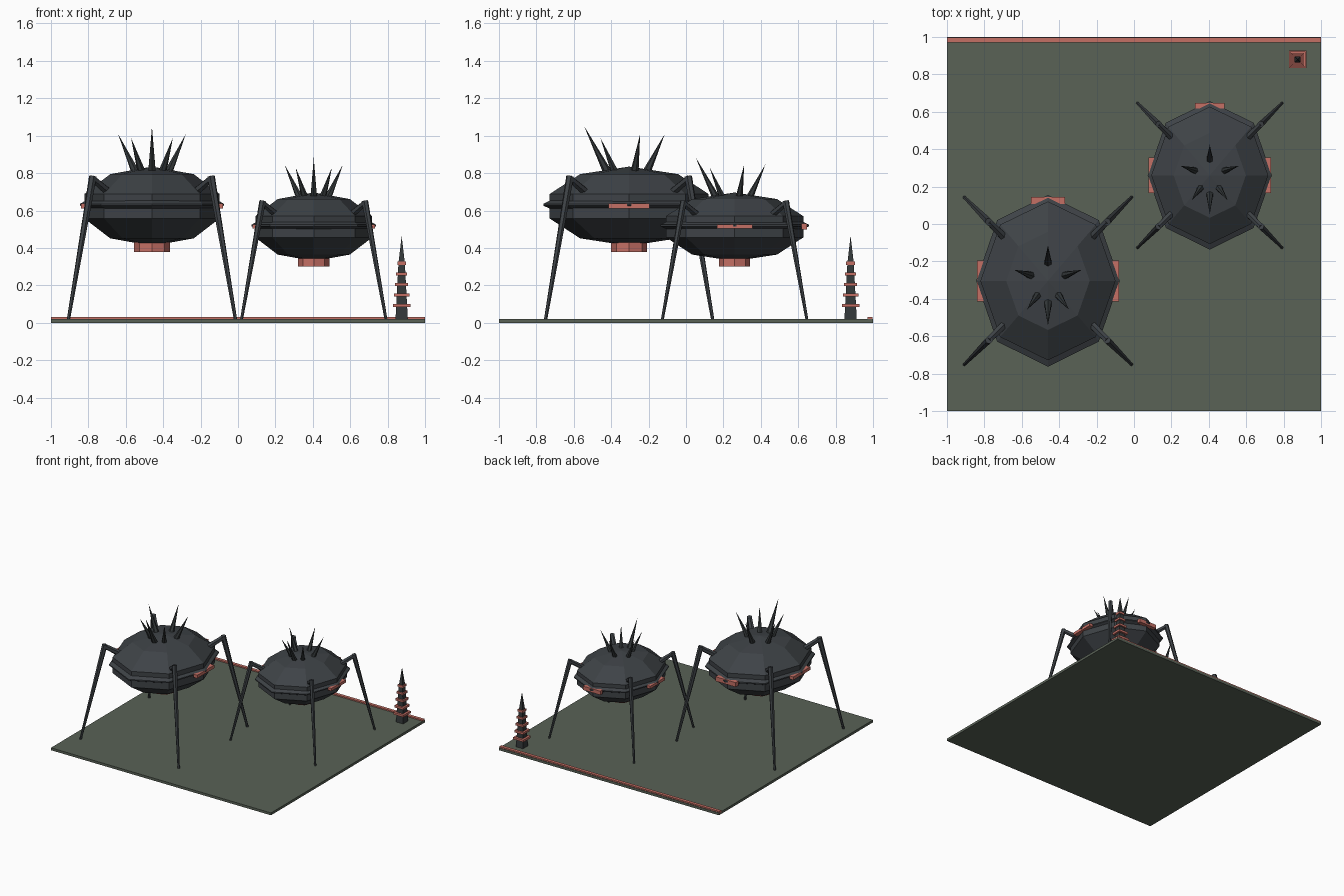
import bpy, bmesh, math
from mathutils import Vector, Matrix

if "Cube" in bpy.data.objects:
    bpy.data.objects.remove(bpy.data.objects["Cube"], do_unlink=True)


def material(name, rgb):
    m = bpy.data.materials.new(name)
    m.use_nodes = True
    m.diffuse_color = (*rgb, 1)
    m.node_tree.nodes["Principled BSDF"].inputs["Base Color"].default_value = (*rgb, 1)
    return m


HULL = material("dark slate", (0.048, 0.055, 0.062))
SPIKE = material("charcoal", (0.034, 0.040, 0.042))
RED = material("coral red", (0.56, 0.16, 0.13))
GROUND = material("moss grey", (0.10, 0.122, 0.094))


def finish(bm, name, mat):
    bmesh.ops.recalc_face_normals(bm, faces=bm.faces)
    mesh = bpy.data.meshes.new(name)
    bm.to_mesh(mesh)
    bm.free()
    mesh.materials.append(mat)
    ob = bpy.data.objects.new(name, mesh)
    bpy.context.collection.objects.link(ob)
    return ob


def revolve(name, profile, mat, centre, sides=8, stretch=1.0, phase=0.0):
    """Closed faceted solid from (radius, height) pairs, listed bottom to top."""
    bm = bmesh.new()
    rings = []
    for r, z in profile:
        count = 1 if r == 0 else sides
        ring = []
        for i in range(count):
            a = phase + math.tau * i / sides
            ring.append(bm.verts.new(Vector(centre) + Vector(
                (r * math.cos(a), r * stretch * math.sin(a), z))))
        rings.append(ring)
    for low, high in zip(rings, rings[1:]):
        for i in range(sides):
            quad = [low[i % len(low)], low[(i + 1) % len(low)],
                    high[(i + 1) % len(high)], high[i % len(high)]]
            bm.faces.new(list(dict.fromkeys(quad)))
    for ring in (rings[0], rings[-1]):
        if len(ring) > 1:
            bm.faces.new(ring)
    return finish(bm, name, mat)


def box(name, centre, size, mat):
    bm = bmesh.new()
    bmesh.ops.create_cube(bm, size=1, matrix=Matrix.Translation(centre) @ Matrix.Diagonal((*size, 1)))
    return finish(bm, name, mat)


def limb(name, a, b, r1, r2, mat, sides=6):
    """Tapered rod from a to b."""
    a, b = Vector(a), Vector(b)
    d = b - a
    bm = bmesh.new()
    bmesh.ops.create_cone(bm, cap_ends=True, segments=sides, radius1=r1, radius2=r2, depth=d.length,
                          matrix=Matrix.Translation((a + b) / 2) @ d.to_track_quat("Z", "Y").to_matrix().to_4x4())
    bmesh.ops.remove_doubles(bm, verts=bm.verts, dist=1e-5)
    return finish(bm, name, mat)


def walker(label, centre, s):
    c = Vector(centre)

    def at(x, y, z):
        return c + s * Vector((x, y, z))

    # Faceted ellipsoid hull
    lats = [math.radians(a) for a in (-90, -54, -18, 18, 54, 90)]
    hull = [(0 if abs(a) > 1.5 else 0.38 * s * math.cos(a), 0.212 * s * math.sin(a)) for a in lats]
    revolve(label + "_hull", hull, HULL, c, stretch=1.175)

    # Sharp waist collar
    collar = [(0.345, -0.018), (0.384, 0.003), (0.384, 0.013), (0.345, 0.036)]
    revolve(label + "_collar", [(r * s, z * s) for r, z in collar], HULL, c, stretch=1.195)

    # Belly hatch
    revolve(label + "_belly_hatch", [(0.096 * s, -0.245 * s), (0.096 * s, -0.17 * s)], RED, c)

    # Glowing vents on both sides and the back
    for side, sx in (("left", 1), ("right", -1)):
        box(f"{label}_{side}_vent", at(sx * 0.362, 0, 0.002), (0.036 * s, 0.22 * s, 0.026 * s), RED)
    box(label + "_back_vent", at(0, 0.43, 0.002), (0.184 * s, 0.036 * s, 0.036 * s), RED)

    # Crown of spikes, the front one longest
    for i in range(5):
        a = math.radians(90 + 72 * i)
        u = Vector((math.cos(a), math.sin(a), 0))
        front_pair = i in (2, 3)
        limb(f"{label}_spike_{i + 1}", at(*(u * 0.085 + Vector((0, 0, 0.165)))),
             at(*(u * 0.19 + Vector((0, 0, 0.365 if front_pair else 0.385)))),
             0.024 * s, 0, SPIKE)
    # (the long front spike)
    limb(label + "_front_spike", at(0, -0.105, 0.16), at(0, -0.24, 0.427), 0.025 * s, 0, SPIKE)

    # Four jointed legs
    for fb, sy in (("front", -1), ("back", 1)):
        for lr, sx in (("left", 1), ("right", -1)):
            name = f"{label}_{fb}_{lr}"
            hip = at(sx * 0.215, sy * 0.215, 0.06)
            knee = at(sx * 0.318, sy * 0.318, 0.148)
            foot = at(sx * 0.447, sy * 0.447, 0)
            foot.z = 0.015
            limb(name + "_upper_leg", hip, knee, 0.024 * s, 0.019 * s, HULL)
            limb(name + "_lower_leg", knee + (knee - foot).normalized() * 0.012 * s, foot,
                 0.021 * s, 0.009 * s, HULL)


# Ground slab with a red strip along the back edge
box("ground_slab", (0, 0, 0.01), (2, 2, 0.02), GROUND)
box("back_strip", (0, 0.983, 0.02), (2, 0.026, 0.02), RED)

# Two walkers, the second smaller
walker("large_walker", (-0.46, -0.304, 0.623), 1.0)
walker("small_walker", (0.405, 0.26, 0.513), 0.865)

# Square beacon tower with shrinking red plates
TOWER = (0.875, 0.88, 0)
DIAG = math.sqrt(2)
revolve("tower_shaft", [(0.033 * DIAG, 0.018), (0.017 * DIAG, 0.32), (0, 0.465)],
        SPIKE, TOWER, sides=4, phase=math.pi / 4)
for i in range(5):
    w = 0.094 - 0.0118 * i
    box(f"tower_plate_{i + 1}", (TOWER[0], TOWER[1], 0.092 + 0.0565 * i), (w, w, 0.017), RED)
